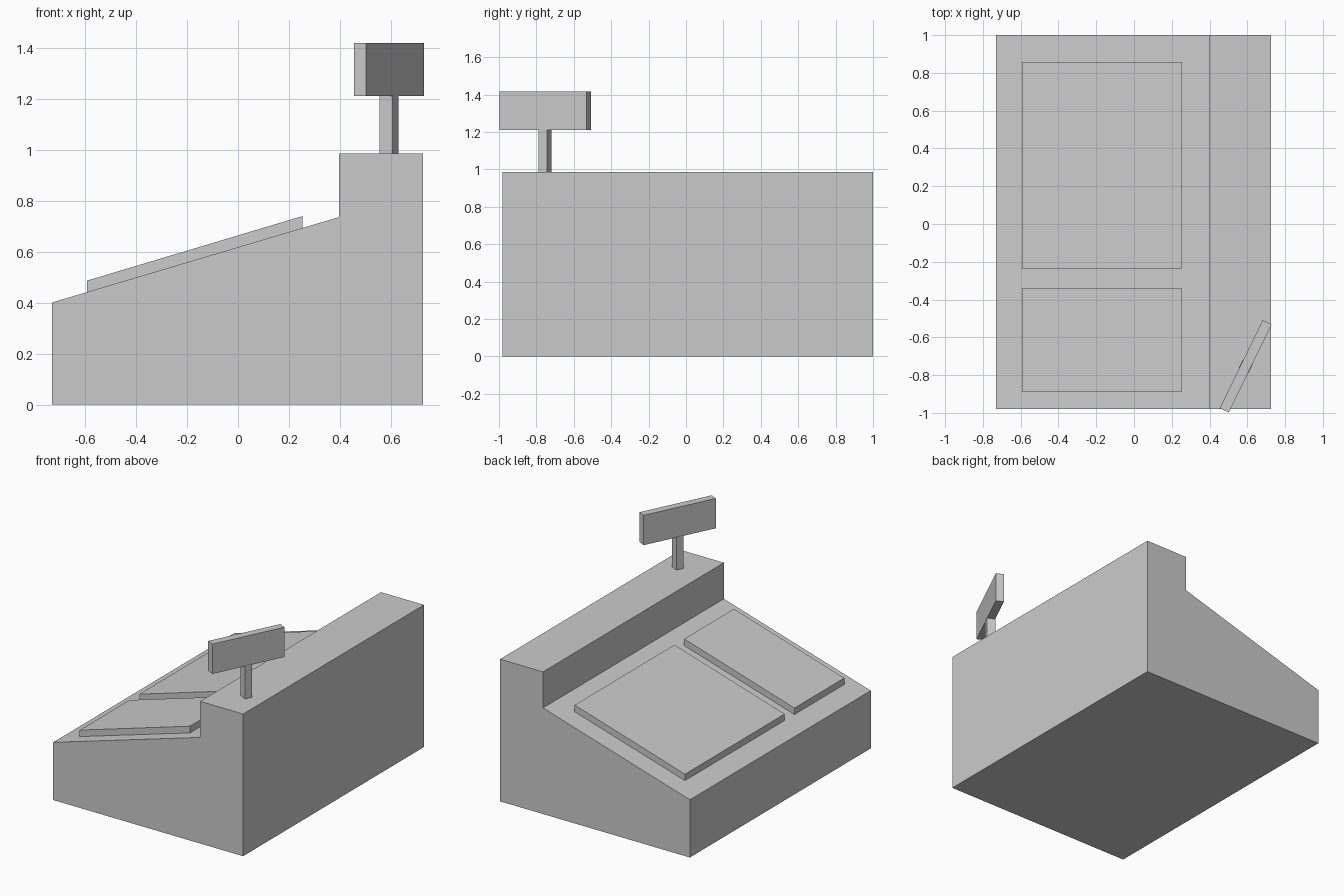
import bpy, bmesh, math

if "Cube" in bpy.data.objects:
    bpy.data.objects.remove(bpy.data.objects["Cube"])


def extrude_profile(name, profile, y0, y1):
    """Prism: an x-z outline swept along y."""
    bm = bmesh.new()
    face = bm.faces.new([bm.verts.new((x, y0, z)) for x, z in profile])
    ext = bmesh.ops.extrude_face_region(bm, geom=[face])
    for v in ext["geom"]:
        if isinstance(v, bmesh.types.BMVert):
            v.co.y = y1
    bmesh.ops.recalc_face_normals(bm, faces=bm.faces)
    mesh = bpy.data.meshes.new(name)
    bm.to_mesh(mesh)
    bm.free()
    obj = bpy.data.objects.new(name, mesh)
    bpy.context.collection.objects.link(obj)
    return obj


def turned_box(name, size, z0, z1):
    """Upright box sharing the turned axis of the display."""
    bpy.ops.mesh.primitive_cube_add(size=1, location=(0.5915, -0.7535, (z0 + z1) / 2),
                                    rotation=(0, 0, math.radians(64)))
    obj = bpy.context.object
    obj.name = name
    obj.scale = (size[0], size[1], z1 - z0)
    return obj


# Register body: sloped desk with a raised rear ledge
extrude_profile("body", [(-0.73, 0), (0.725, 0), (0.725, 0.985), (0.396, 0.985),
                         (0.396, 0.735), (-0.73, 0.4)], -0.98, 1.0)

# Raised panels lying on the slope
panel = [(-0.592, 0.44), (0.253, 0.692), (0.253, 0.739), (-0.592, 0.486)]
extrude_profile("large_panel", panel, -0.235, 0.857)
extrude_profile("small_panel", panel, -0.887, -0.342)

# Customer display on its post
turned_box("display_post", (0.05, 0.058), 0.98, 1.215)
turned_box("display", (0.518, 0.053), 1.21, 1.417)
